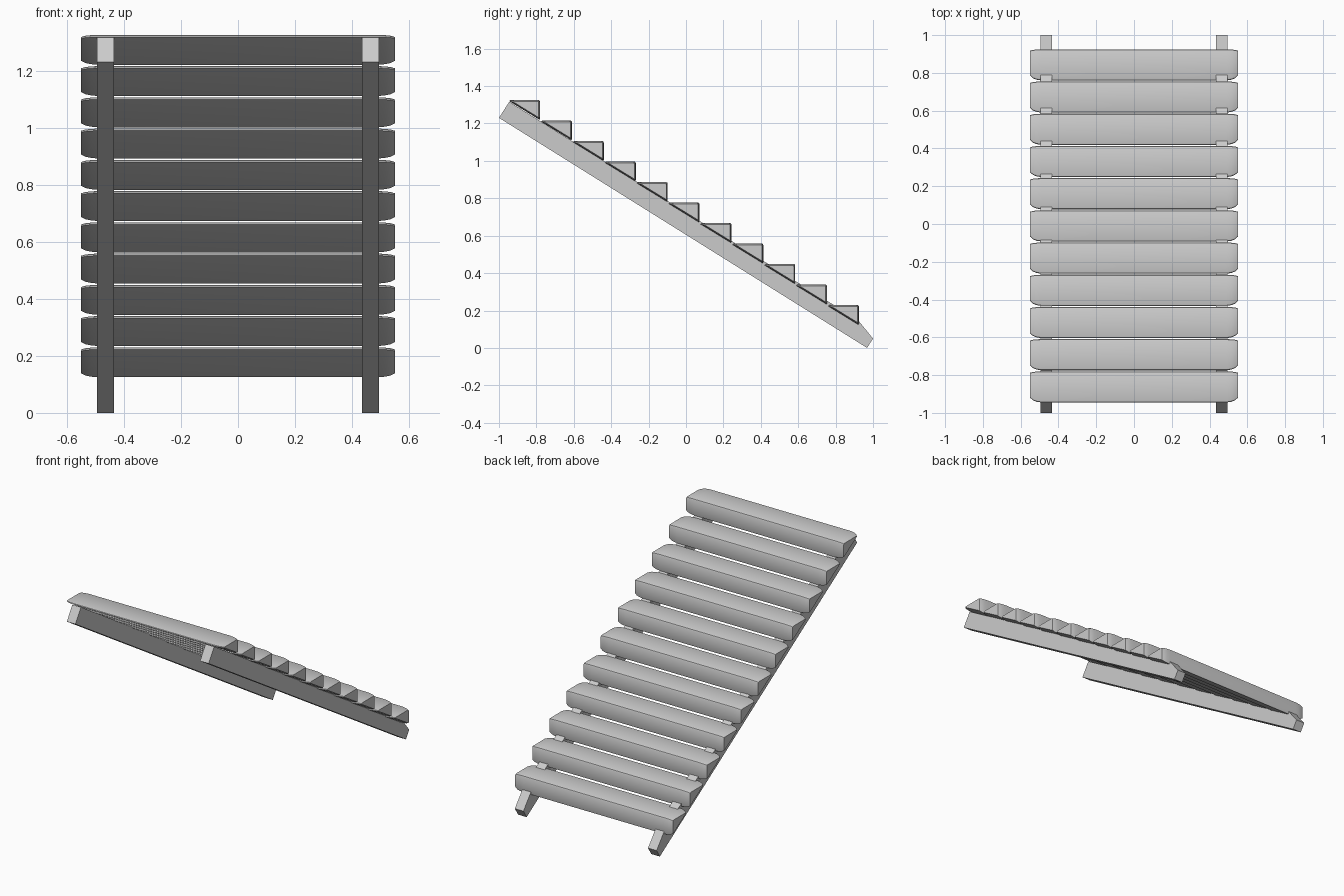
import bpy, bmesh

if "Cube" in bpy.data.objects:
    bpy.data.objects.remove(bpy.data.objects["Cube"])

def loft(name, rings):
    """Skin a list of equal-length point rings and cap both ends."""
    bm = bmesh.new()
    loops = [[bm.verts.new(p) for p in r] for r in rings]
    n = len(loops[0])
    for a, b in zip(loops, loops[1:]):
        for i in range(n):
            j = (i + 1) % n
            bm.faces.new((a[i], a[j], b[j], b[i]))
    bm.faces.new(loops[0])
    bm.faces.new(loops[-1])
    bmesh.ops.recalc_face_normals(bm, faces=bm.faces)
    me = bpy.data.meshes.new(name)
    bm.to_mesh(me)
    bm.free()
    ob = bpy.data.objects.new(name, me)
    bpy.context.collection.objects.link(ob)
    return ob

# Sloping side rails (profile in y, z)
RAIL = [(-1.0, 1.23), (-0.945, 1.316), (0.92, 0.148), (1.0, 0.05), (0.968, 0.0)]
for side, s in (("left", -1), ("right", 1)):
    loft(f"{side}_stringer",
         [[(s * x, y, z) for y, z in RAIL] for x in (0.435, 0.495)])

# Wedge tread: rounded triangular section that tapers in at both ends
TREAD = [(0.0, -0.007), (0.003, -0.002), (0.010, 0.0),
         (0.156, 0.0), (0.162, -0.003), (0.165, -0.009),
         (0.165, -0.100), (0.163, -0.105), (0.158, -0.104)]
CY, CZ = 0.128, -0.037          # centre the ends shrink towards
HALF = [(0.49, 1.0), (0.515, 0.97), (0.535, 0.91), (0.55, 0.80)]
STATIONS = [(-x, k) for x, k in reversed(HALF)] + HALF

for i in range(11):
    y0, z0 = -0.945 + 0.1705 * i, 1.326 - 0.1096 * i
    tread = loft(f"tread_{i + 1}",
                 [[(x, y0 + CY + (y - CY) * k, z0 + CZ + (z - CZ) * k)
                   for y, z in TREAD] for x, k in STATIONS])
    bpy.ops.object.select_all(action='DESELECT')
    tread.select_set(True)
    bpy.context.view_layer.objects.active = tread
    bpy.ops.object.shade_smooth_by_angle(angle=0.6)
